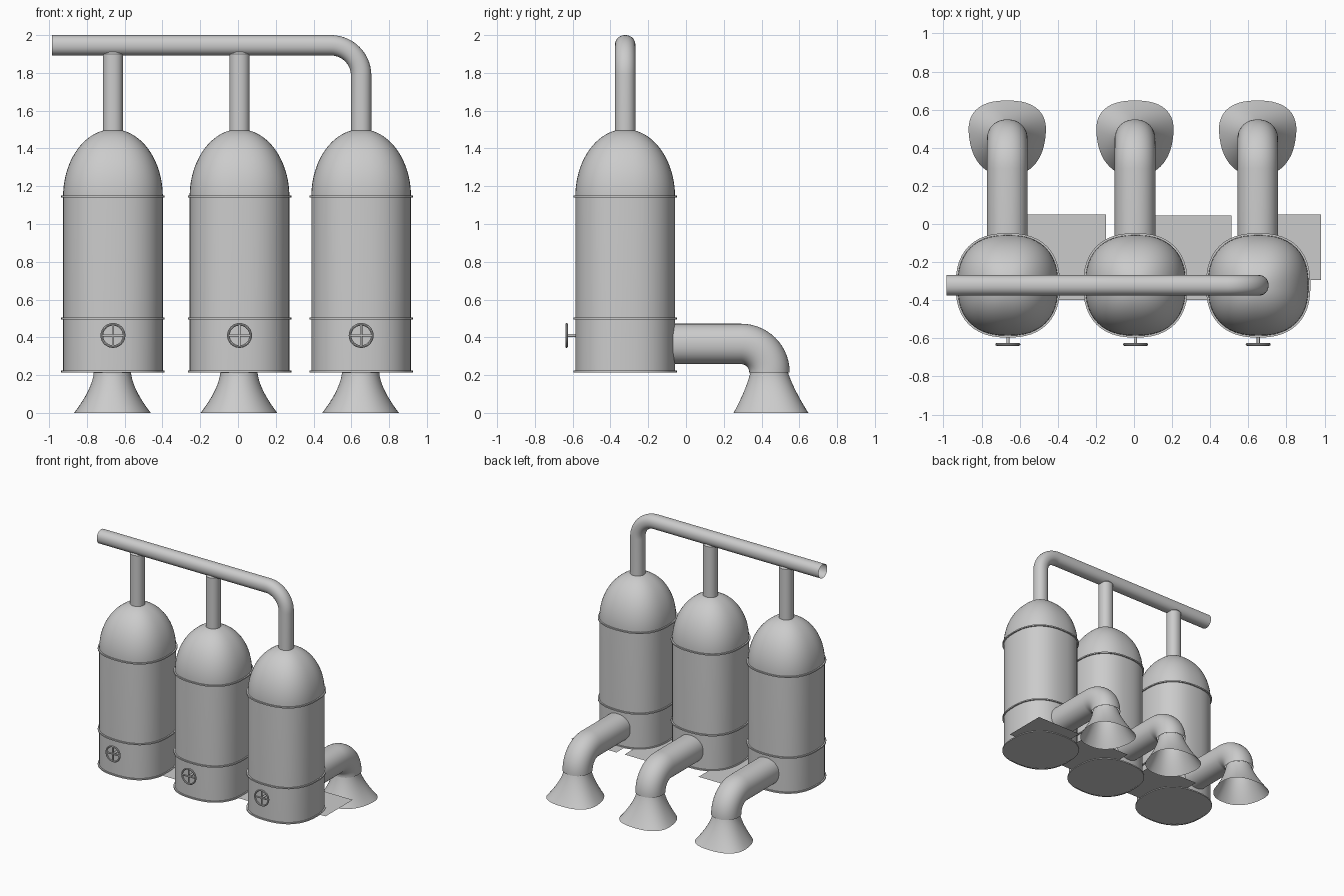
import bpy, bmesh, math
from mathutils import Vector

cube = bpy.data.objects.get("Cube")
if cube:
    bpy.data.objects.remove(cube, do_unlink=True)

# Single plain metal colour
metal = bpy.data.materials.new("plain_grey_metal")
metal.use_nodes = True
GREY = (0.6, 0.6, 0.6, 1)
metal.diffuse_color = GREY
metal.node_tree.nodes["Principled BSDF"].inputs["Base Color"].default_value = GREY

SIDES = 48
TANK_Y = -0.322
TANK_BASE = 0.22
WHEEL_Z = 0.41
Z_AXIS = Vector((0, 0, 1))


def add_object(name, bm, smooth=True):
    bmesh.ops.recalc_face_normals(bm, faces=bm.faces)
    mesh = bpy.data.meshes.new(name)
    bm.to_mesh(mesh)
    bm.free()
    mesh.materials.append(metal)
    obj = bpy.data.objects.new(name, mesh)
    bpy.context.collection.objects.link(obj)
    if smooth:
        bpy.ops.object.select_all(action='DESELECT')
        obj.select_set(True)
        bpy.context.view_layer.objects.active = obj
        bpy.ops.object.shade_smooth_by_angle(angle=math.radians(40))
    return obj


def rounded(i, power):
    """Point of a slightly squared unit circle."""
    a = math.tau * i / SIDES
    c, s = math.cos(a), math.sin(a)
    return (math.copysign(abs(c) ** (2 / power), c),
            math.copysign(abs(s) ** (2 / power), s))


def loft(name, rings, cap_start=False, cap_end=False):
    bm = bmesh.new()
    loops = [[bm.verts.new(p) for p in ring] for ring in rings]
    for low, high in zip(loops, loops[1:]):
        for i in range(SIDES):
            j = (i + 1) % SIDES
            bm.faces.new((low[i], low[j], high[j], high[i]))
    if cap_start:
        bm.faces.new(loops[0][::-1])
    if cap_end:
        bm.faces.new(loops[-1])
    return add_object(name, bm)


def turned(name, x, y, profile, power=2.4, **caps):
    rings = []
    for r, z in profile:
        unit = [rounded(i, power) for i in range(SIDES)]
        rings.append([Vector((x + r * u, y + r * v, z)) for u, v in unit])
    return loft(name, rings, **caps)


def tube(name, path, normal, radius, power=2.15, **caps):
    """Sweep a round section along a path lying in one plane."""
    rings = []
    for k, p in enumerate(path):
        tangent = (path[min(k + 1, len(path) - 1)] - path[max(k - 1, 0)]).normalized()
        side = tangent.cross(normal)
        unit = [rounded(i, power) for i in range(SIDES)]
        rings.append([p + radius * (u * normal + v * side) for u, v in unit])
    return loft(name, rings, **caps)


def bend(start, corner, end, radius, steps=14):
    """Straight run, rounded corner, straight run."""
    a = (start - corner).normalized()
    b = (end - corner).normalized()
    centre = corner + radius * (a + b)
    arc = [centre - radius * (math.cos(t) * b + math.sin(t) * a)
           for t in (math.pi / 2 * k / steps for k in range(steps + 1))]
    if (end - arc[-1]).length > 0.001:
        arc.append(end)
    return [start] + arc


def tank(x, label):
    # Body with domed top
    dome = [(0.264 * math.cos(t), 1.145 + 0.357 * math.sin(t))
            for t in (math.pi / 2 * k / 20 for k in range(20))]
    turned("tank_body_" + label, x, TANK_Y, [(0.264, TANK_BASE)] + dome,
           cap_start=True, cap_end=True)
    # Raised bands
    for part, z in (("base", TANK_BASE), ("lower", 0.5), ("upper", 1.145)):
        turned(f"{part}_band_{label}", x, TANK_Y,
               [(0.26, z - 0.005), (0.274, z - 0.005), (0.274, z + 0.005), (0.26, z + 0.005)])


def outlet(x, label):
    # Pipe leaving the rear and turning down
    path = bend(Vector((x, -0.07, 0.365)), Vector((x, 0.442, 0.365)),
                Vector((x, 0.442, 0.213)), 0.15)
    tube("outlet_pipe_" + label, path, Vector((1, 0, 0)), 0.107)
    # Open flared foot, wider towards the back
    rings = []
    for k in range(11):
        t = k / 10
        flare = t ** 1.6
        half_x = 0.098 + 0.111 * flare
        half_y = 0.098 + 0.1 * (0.5 * t + 0.5 * flare)
        ring = []
        for i in range(SIDES):
            u, v = rounded(i, 2.0 + 0.4 * t)
            taper = 1 + t * 0.13 * (v - 0.35)
            ring.append(Vector((x + half_x * u * taper,
                                0.44 + 0.01 * t + half_y * v, 0.22 * (1 - t))))
        rings.append(ring)
    loft("flared_foot_" + label, rings)


def valve(x, label):
    # Hand wheel rim
    centre = Vector((x, -0.632, WHEEL_Z))
    bm = bmesh.new()
    segments, around = 32, 8
    grid = []
    for i in range(segments):
        a = math.tau * i / segments
        out = Vector((math.cos(a), 0, math.sin(a)))
        grid.append([bm.verts.new(centre + out * (0.059 + 0.007 * math.cos(b))
                                  + Vector((0, 0.007 * math.sin(b), 0)))
                     for b in (math.tau * j / around for j in range(around))])
    for i in range(segments):
        for j in range(around):
            n, m = (i + 1) % segments, (j + 1) % around
            bm.faces.new((grid[i][j], grid[n][j], grid[n][m], grid[i][m]))
    add_object("valve_wheel_" + label, bm)
    # Crossed spokes and stem
    for part, axis, normal, half in (("spoke_across", Vector((1, 0, 0)), Z_AXIS, 0.058),
                                     ("spoke_upright", Z_AXIS, Vector((1, 0, 0)), 0.058)):
        tube(f"{part}_{label}", [centre - axis * half, centre + axis * half], normal, 0.006,
             cap_start=True, cap_end=True)
    tube("valve_stem_" + label, [centre, Vector((x, -0.57, WHEEL_Z))], Z_AXIS, 0.008,
         cap_start=True, cap_end=True)


def floor_plate(x0, x1, y0, y1, label):
    bm = bmesh.new()
    bm.faces.new([bm.verts.new((x, y, TANK_BASE + 0.001))
                  for x, y in ((x0, y0), (x1, y0), (x1, y1), (x0, y1))])
    add_object("thin_plate_" + label, bm, smooth=False)


# Three matching units
units = (("right", -0.662), ("middle", 0.008), ("left", 0.652))
for label, x in units:
    tank(x, label)
    outlet(x - 0.003, label)
    valve(x, label)

# Thin plates beside the tanks
floor_plate(-0.57, -0.147, -0.4, 0.05, "right")
floor_plate(0.1, 0.512, -0.4, 0.045, "middle")
floor_plate(0.58, 0.98, -0.295, 0.05, "left")

# Overhead main, open at one end and turning down into the last tank
MAIN_Z, MAIN_R = 1.946, 0.054
main = bend(Vector((-0.985, TANK_Y, MAIN_Z)), Vector((0.652, TANK_Y, MAIN_Z)),
            Vector((0.652, TANK_Y, 1.46)), 0.16)
tube("overhead_main", main, Vector((0, 1, 0)), MAIN_R)

# Risers with a small flare where they join the main
for label, x in units[:2]:
    turned("riser_" + label, x, TANK_Y,
           [(MAIN_R, 1.46), (MAIN_R, 1.9), (0.03, 1.925)], power=2.15)
